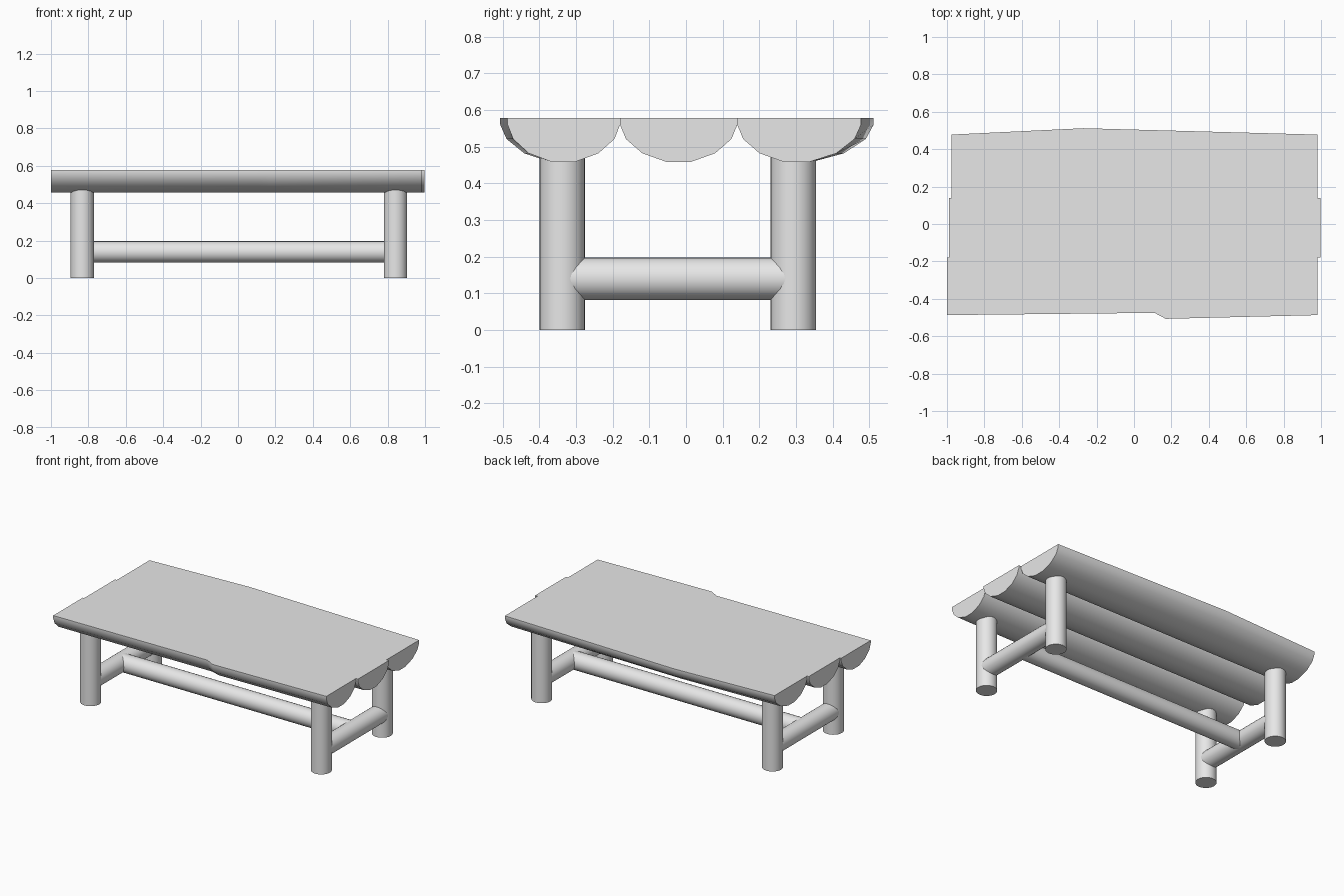
import bpy, bmesh, math
from mathutils import Vector

cube = bpy.data.objects.get("Cube")
if cube:
    bpy.data.objects.remove(cube, do_unlink=True)

wood = bpy.data.materials.new("plain grey")
wood.use_nodes = True
grey = (0.8, 0.8, 0.8, 1)
wood.diffuse_color = grey
wood.node_tree.nodes["Principled BSDF"].inputs["Base Color"].default_value = grey

TOP = 0.578
# Right half of the split-log section: width fraction, drop below the top
HALF = [(1.0, 0.0), (1.0, 0.018), (0.9, 0.057), (0.62, 0.096), (0.2, 0.12)]


def finish(obj, angle):
    obj.data.materials.append(wood)
    bpy.ops.object.select_all(action="DESELECT")
    obj.select_set(True)
    bpy.context.view_layer.objects.active = obj
    bpy.ops.object.shade_smooth_by_angle(angle=math.radians(angle))


def split_log(name, stations):
    """Loft the half-log section through stations of (x, front y, back y, middle y)."""
    bm = bmesh.new()
    rings = []
    for x, front, back, mid in stations:
        ring = [(x, mid + (back - mid) * w, TOP - d) for w, d in HALF]
        ring += [(x, mid + (front - mid) * w, TOP - d) for w, d in reversed(HALF)]
        rings.append([bm.verts.new(p) for p in ring])
    n = len(rings[0])
    for a, b in zip(rings, rings[1:]):
        for i in range(n):
            j = (i + 1) % n
            bm.faces.new((a[i], a[j], b[j], b[i]))
    bm.faces.new(rings[0])
    bm.faces.new(rings[-1])
    bmesh.ops.recalc_face_normals(bm, faces=bm.faces)
    mesh = bpy.data.meshes.new(name)
    bm.to_mesh(mesh)
    bm.free()
    obj = bpy.data.objects.new(name, mesh)
    bpy.context.collection.objects.link(obj)
    finish(obj, 40)


def pole(name, start, end, radius):
    """Round pole between two points."""
    a, b = Vector(start), Vector(end)
    bpy.ops.mesh.primitive_cylinder_add(vertices=24, radius=radius,
                                        depth=(b - a).length, location=(a + b) / 2)
    obj = bpy.context.object
    obj.name = obj.data.name = name
    obj.rotation_euler = (b - a).to_track_quat("Z", "Y").to_euler()
    finish(obj, 40)


# Table top: three split logs, the outer edges left uneven
F, M, B = -0.335, -0.02, 0.30
split_log("front_top_log", [(-1.0, -0.487, -0.18, F), (0.11, -0.475, -0.18, F),
                            (0.17, -0.507, -0.18, F), (0.982, -0.487, -0.18, F)])
split_log("middle_top_log", [(-0.99, -0.18, 0.14, M), (0.997, -0.18, 0.14, M)])
split_log("back_top_log", [(-0.977, 0.14, 0.478, B), (-0.27, 0.14, 0.512, B),
                           (0.98, 0.14, 0.478, B)])

# Legs and the cross bar joining each pair
LEGS = {"right": -0.833, "left": 0.842}
FRONT_Y, BACK_Y, BAR_Z = -0.338, 0.293, 0.14
for side, x in LEGS.items():
    for end, y in (("front", FRONT_Y), ("back", BACK_Y)):
        pole(f"{end}_{side}_leg", (x, y, 0), (x, y, 0.5), 0.0625)
    pole(f"{side}_cross_bar", (x, FRONT_Y, BAR_Z), (x, BACK_Y, BAR_Z), 0.058)

# Long rail between the cross bars
pole("long_rail", (LEGS["right"], M, BAR_Z), (LEGS["left"], M, BAR_Z), 0.057)
